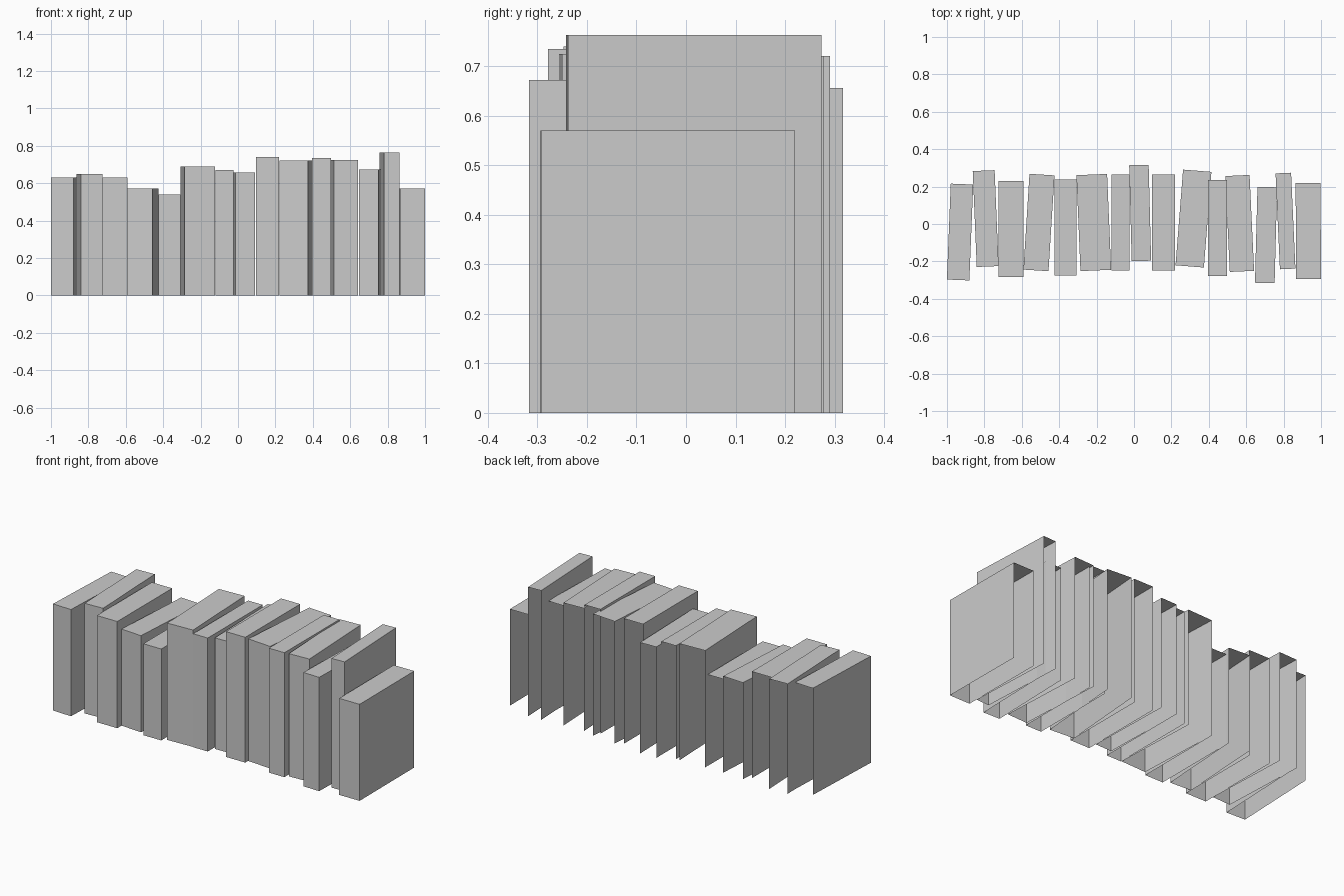
import bpy
import bmesh
from math import radians
from mathutils import Matrix

default = bpy.data.objects.get("Cube")
if default:
    bpy.data.objects.remove(default, do_unlink=True)

# One plain grey for the whole row
grey = bpy.data.materials.new("plain_grey")
grey.use_nodes = True
colour = (0.6, 0.6, 0.6, 1)
grey.diffuse_color = colour
grey.node_tree.nodes["Principled BSDF"].inputs["Base Color"].default_value = colour

DEPTH = 0.513

# Each book: centre x, centre y, width, height, clockwise turn in degrees
BOOKS = [
    (-.93, -.043, .12, .63, 2.3),
    (-.793, .029, .117, .65, -2.4),
    (-.657, -.027, .133, .63, 0),
    (-.508, .008, .134, .57, 3.6),
    (-.367, -.019, .117, .54, 0),
    (-.215, .008, .164, .69, -2.4),
    (-.072, .009, .095, .67, 0),
    (.033, .059, .104, .656, -1.5),
    (.158, .009, .125, .74, 0),
    (.318, .029, .152, .721, 4.5),
    (.447, -.022, .102, .735, 0),
    (.565, .003, .13, .725, -2.7),
    (.706, -.059, .105, .672, 1.5),
    (.81, .016, .083, .763, -2.6),
    (.932, -.037, .133, .57, -.3),
]


def add_book(name, x, y, width, height, turn):
    """A box shell with spine, covers and top, open at the back and below."""
    bm = bmesh.new()
    bmesh.ops.create_cube(bm, size=1)
    bm.normal_update()
    hidden = [f for f in bm.faces if f.normal.y > .5 or f.normal.z < -.5]
    bmesh.ops.delete(bm, geom=hidden, context='FACES')
    bm.transform(Matrix.Translation((0, 0, height / 2))
                 @ Matrix.Diagonal((width, DEPTH, height, 1)))
    mesh = bpy.data.meshes.new(name)
    bm.to_mesh(mesh)
    bm.free()
    mesh.materials.append(grey)
    book = bpy.data.objects.new(name, mesh)
    book.location = (x, y, 0)
    book.rotation_euler.z = -radians(turn)
    bpy.context.collection.objects.link(book)


# Row of books standing side by side
for number, values in enumerate(BOOKS, 1):
    add_book(f"book_{number}", *values)
